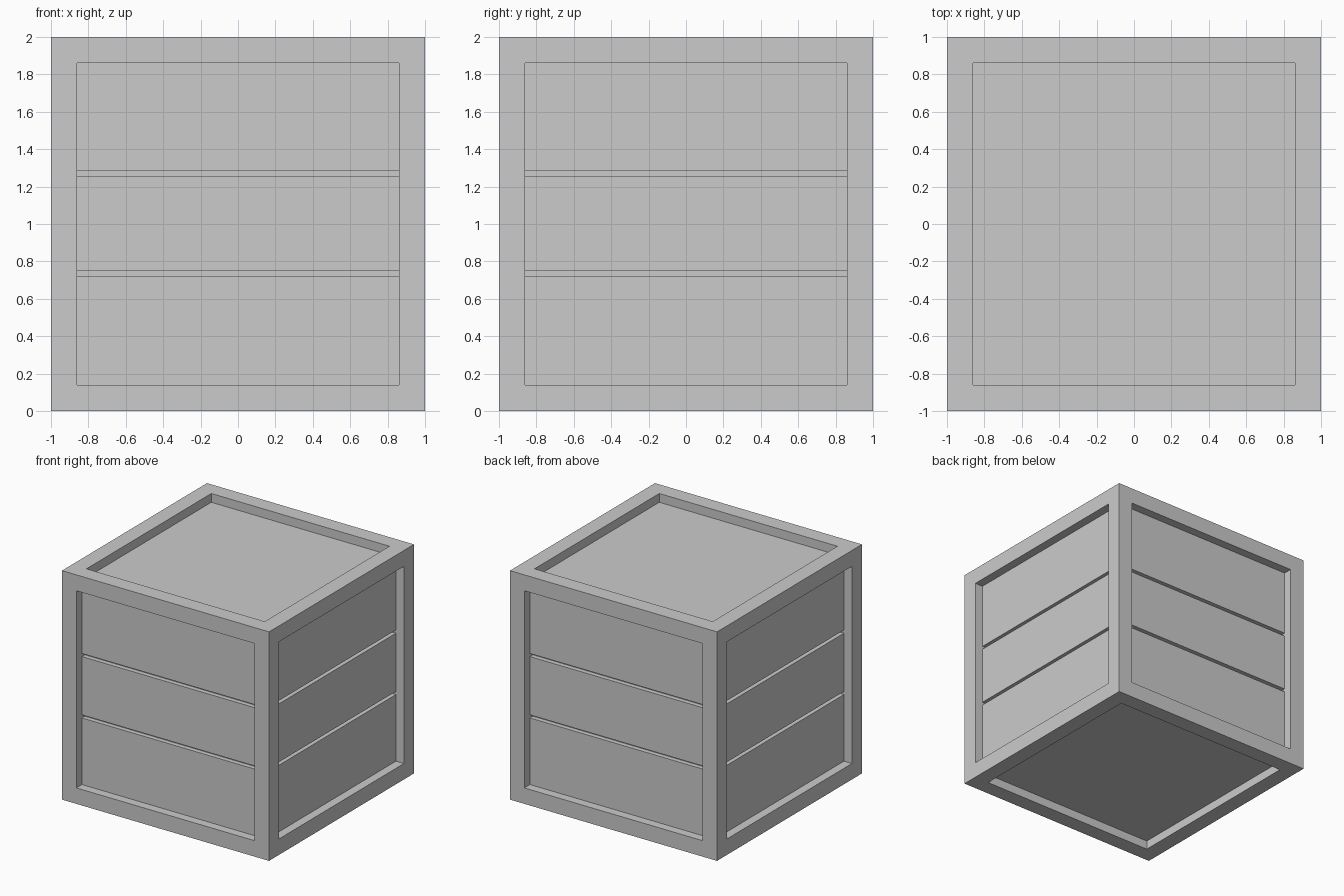
import bpy, bmesh

if "Cube" in bpy.data.objects:
    bpy.data.objects.remove(bpy.data.objects["Cube"])

BORDER = 0.197        # width of the frame boards
RECESS = 0.077        # how far the panels sit behind the frame
GROOVE_DEPTH = 0.04   # gap between the planks
GROOVES = [(0.721, 0.748), (1.257, 1.284)]


def sink(bm, faces, depth):
    """Push flat faces straight in, leaving square walls, and return them."""
    new = bmesh.ops.extrude_discrete_faces(bm, faces=faces)["faces"]
    for f in new:
        f.normal_update()
        bmesh.ops.translate(bm, verts=f.verts[:], vec=f.normal * -depth)
    return new


bm = bmesh.new()
bmesh.ops.create_cube(bm, size=2)
bmesh.ops.translate(bm, verts=bm.verts, vec=(0, 0, 1))

# frame border and recessed panel on all six sides
panels = bm.faces[:]
bmesh.ops.inset_individual(bm, faces=panels, thickness=BORDER)
panels = sink(bm, panels, RECESS)

# split the four upright panels into three planks
sides = [f for f in panels if abs(f.normal.z) < 0.5]
for z in [z for pair in GROOVES for z in pair]:
    geom = set(sides)
    for f in sides:
        geom.update(f.edges, f.verts)
    cut = bmesh.ops.bisect_plane(bm, geom=list(geom), dist=1e-5,
                                 plane_co=(0, 0, z), plane_no=(0, 0, 1))
    sides = [g for g in cut["geom"] if isinstance(g, bmesh.types.BMFace)]

# sink the narrow gaps between the planks
strips = [f for f in sides
          if any(a < f.calc_center_median().z < b for a, b in GROOVES)]
sink(bm, strips, GROOVE_DEPTH)

bmesh.ops.recalc_face_normals(bm, faces=bm.faces)
mesh = bpy.data.meshes.new("crate")
bm.to_mesh(mesh)
bm.free()
bpy.context.collection.objects.link(bpy.data.objects.new("crate", mesh))
